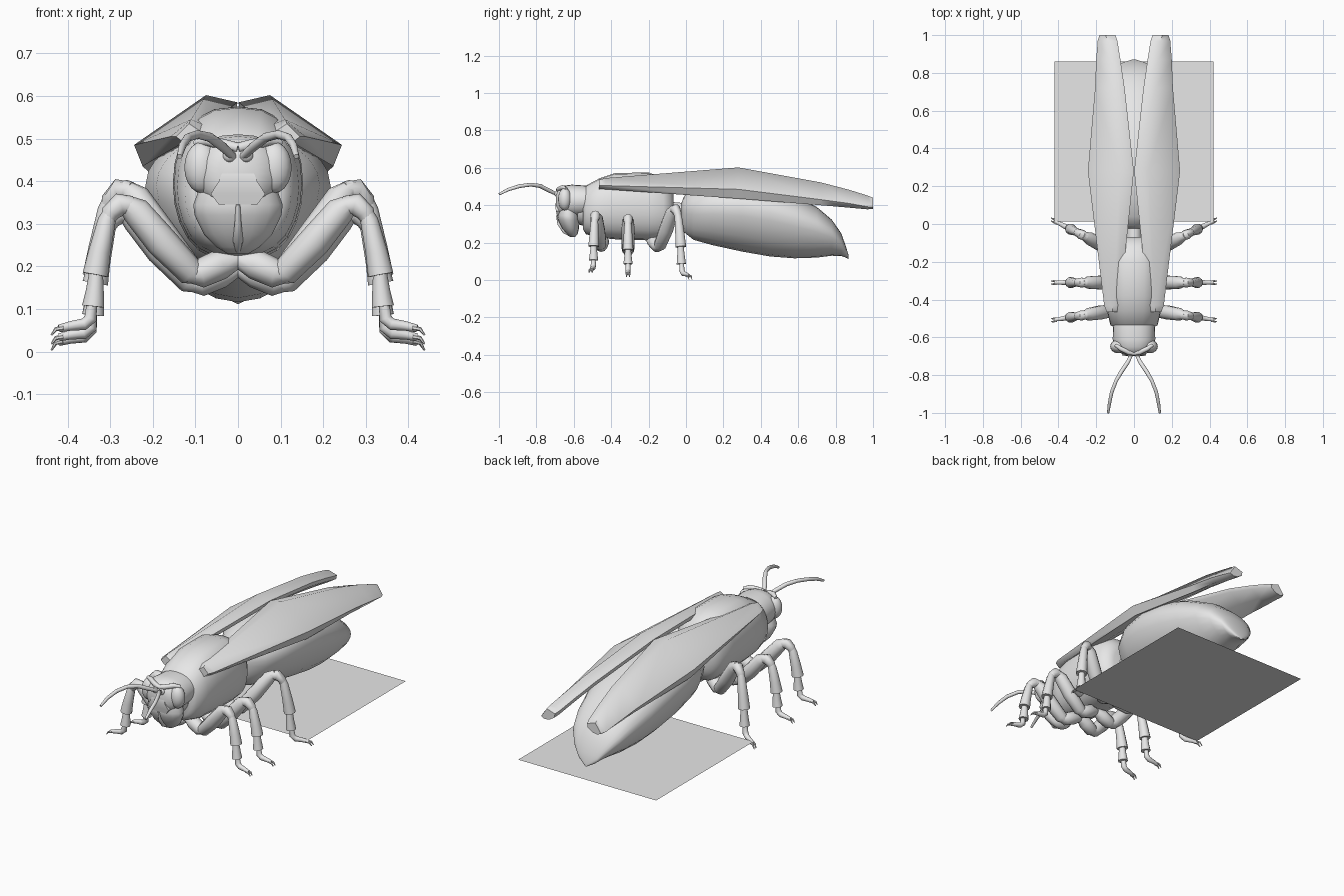
import bpy
import bmesh
import math
from mathutils import Vector

if "Cube" in bpy.data.objects:
    bpy.data.objects.remove(bpy.data.objects["Cube"], do_unlink=True)

grey = bpy.data.materials.new("light_grey")
grey.use_nodes = True
grey.diffuse_color = (0.8, 0.8, 0.8, 1)
grey.node_tree.nodes["Principled BSDF"].inputs["Base Color"].default_value = (0.8, 0.8, 0.8, 1)


def finish(name, bm, mirror=False, angle=50):
    """Turn a bmesh into a shaded object, optionally mirrored left to right."""
    bmesh.ops.recalc_face_normals(bm, faces=bm.faces)
    mesh = bpy.data.meshes.new(name)
    bm.to_mesh(mesh)
    bm.free()
    mesh.materials.append(grey)
    ob = bpy.data.objects.new(name, mesh)
    bpy.context.collection.objects.link(ob)
    bpy.ops.object.select_all(action='DESELECT')
    ob.select_set(True)
    bpy.context.view_layer.objects.active = ob
    bpy.ops.object.shade_smooth_by_angle(angle=math.radians(angle))
    if mirror:
        mod = ob.modifiers.new("mirror", 'MIRROR')
        mod.use_mirror_merge = False


def loft(name, rings, mirror=False, angle=50):
    """Skin a list of equal-sized rings and cap both ends."""
    bm = bmesh.new()
    rows = [[bm.verts.new(p) for p in ring] for ring in rings]
    n = len(rows[0])
    for a, b in zip(rows, rows[1:]):
        for i in range(n):
            j = (i + 1) % n
            bm.faces.new((a[i], a[j], b[j], b[i]))
    bm.faces.new(rows[0])
    bm.faces.new(rows[-1])
    finish(name, bm, mirror, angle)


def circle(n):
    return [(math.cos(2 * math.pi * i / n), math.sin(2 * math.pi * i / n)) for i in range(n)]


def body(name, sections, waist=0.5, keel=1.0, square=1.0, n=24):
    """Loft along y; each section is (y, half width, top, bottom)."""
    rings = []
    for y, w, top, bottom in sections:
        mid = bottom + (top - bottom) * waist
        ring = []
        for c, s in circle(n):
            if s >= 0:
                z = mid + s * (top - mid)
            else:
                z = mid - (-s) ** keel * (mid - bottom)
            ring.append((math.copysign(abs(c) ** square, c) * w, y, z))
        rings.append(ring)
    loft(name, rings)


def tube(name, points, radii, mirror=True, n=10):
    """Tapered round limb along a path."""
    pts = [Vector(p) for p in points]
    rings = []
    for i, p in enumerate(pts):
        d = (pts[min(i + 1, len(pts) - 1)] - pts[max(i - 1, 0)]).normalized()
        side = Vector((0, 1, 0)).cross(d)
        if side.length < 0.3:
            side = Vector((0, 0, 1)).cross(d)
        side.normalize()
        up = d.cross(side)
        rings.append([p + (side * c + up * s) * radii[i] for c, s in circle(n)])
    loft(name, rings, mirror)


def ellipsoid(name, centre, size):
    bm = bmesh.new()
    bmesh.ops.create_uvsphere(bm, u_segments=16, v_segments=10, radius=1)
    bmesh.ops.scale(bm, vec=size, verts=bm.verts)
    bmesh.ops.translate(bm, vec=centre, verts=bm.verts)
    finish(name, bm, True)


# Abdomen, waist and thorax
body("abdomen", [(-.025, .035, .41, .32), (-.01, .08, .45, .255), (.04, .14, .48, .215),
                 (.14, .192, .515, .187), (.3, .218, .53, .152), (.45, .214, .505, .126),
                 (.58, .2, .455, .116), (.7, .172, .39, .12), (.78, .142, .322, .13),
                 (.83, .1, .25, .128), (.855, .06, .18, .12), (.87, .012, .13, .112)],
     waist=.62, keel=1.25)
body("waist", [(-.1, .04, .42, .33), (0, .04, .41, .33)])
body("thorax", [(-.55, .1, .48, .27), (-.535, .125, .505, .245), (-.46, .143, .545, .225),
                (-.38, .15, .572, .218), (-.2, .153, .575, .212), (-.12, .142, .545, .215),
                (-.08, .115, .5, .25), (-.068, .08, .46, .29)], square=.75)

# Wing cases: inner edge, ridge, outer edge and lower rim at each station
wing = []
for y, inner, ridge, outer, rim in [
        (-.465, (.085, .515), (.115, .535), (.145, .505), .487),
        (-.43, (.075, .53), (.11, .545), (.158, .505), .485),
        (.28, (.001, .585), (.075, .602), (.244, .485), .435),
        (.72, (.05, .505), (.115, .522), (.206, .43), .4),
        (.87, (.072, .465), (.13, .483), (.2, .41), .387),
        (.97, (.088, .435), (.145, .452), (.192, .392), .378),
        (1, (.098, .425), (.148, .44), (.182, .39), .38)]:
    low = (outer[0] - .02, rim)
    edge = (inner[0] + .004, inner[1] - .022)
    under = ((low[0] + edge[0]) / 2, (low[1] + edge[1]) / 2 - .008)
    wing.append([(x, y, z) for x, z in (inner, ridge, outer, low, under, edge)])
loft("wing_case", wing, mirror=True, angle=65)

# Head, eyes and face
body("neck", [(-.58, .08, .46, .3), (-.52, .09, .47, .28)])
body("skull", [(-.53, .1, .49, .35), (-.535, .11, .505, .34), (-.61, .113, .51, .335),
               (-.65, .1, .505, .335), (-.68, .08, .49, .345), (-.695, .045, .465, .37)],
     square=.85)
ellipsoid("eye", (.085, -.648, .432), (.041, .036, .06))
jaw = []
for z, y, depth, w in [(.385, -.63, .055, .09), (.345, -.63, .06, .105), (.32, -.627, .058, .102),
                       (.275, -.617, .045, .08), (.245, -.608, .028, .05), (.23, -.605, .012, .025)]:
    jaw.append([(c * w, y + s * depth, z) for c, s in circle(16)])
loft("jaw", jaw)
loft("face_plate", [[(-x, y, z), (x, y, z), (x, -.64, z), (-x, -.64, z)]
                    for x, y, z in ((.035, -.693, .425), (.045, -.7, .4),
                                    (.064, -.695, .37), (.045, -.69, .345))])
tube("mouth", [(0, -.69, .345), (0, -.68, .3), (0, -.65, .26), (0, -.615, .235)],
     [.005, .008, .012, .006], mirror=False)
tube("brow", [(0, -.685, .478), (.03, -.68, .485), (.07, -.66, .495), (.1, -.64, .49)],
     [.012, .013, .013, .008])

# Antennae
ellipsoid("antenna_socket", (.02, -.69, .46), (.016, .014, .016))
tube("antenna", [(.012, -.69, .458), (.035, -.735, .48), (.066, -.78, .503), (.095, -.83, .51),
                 (.118, -.89, .502), (.13, -.95, .484), (.137, -1, .458)],
     [.009, .011, .011, .01, .01, .009, .006])

# Legs: each part is a chain of (outward distance, height, radius)
leg_parts = {
    "coxa": [(0, .218, .02), (.04, .205, .036), (.09, .178, .034), (.115, .176, .02)],
    "femur": [(.085, .167, .018), (.11, .182, .033), (.18, .27, .038),
              (.24, .357, .034), (.272, .385, .018)],
    "knee": [(.25, .37, .024), (.278, .375, .027), (.3, .35, .022), (.308, .32, .014)],
    "tibia": [(.3, .36, .014), (.308, .33, .021), (.325, .24, .026), (.335, .175, .03)],
    "tarsus": [(.333, .185, .016), (.336, .13, .021), (.34, .085, .026)],
    "foot": [(.343, .095, .012), (.346, .05, .015), (.362, .034, .014),
             (.395, .029, .011), (.42, .022, .009)],
}
for place, y0, slope, low, high in (("front", -.44, -.16, .036, .37),
                                    ("middle", -.31, 0, .015, .352),
                                    ("rear", -.195, .5, 0, .41)):
    def at(x, z):
        return (x, y0 + slope * x, low + z * (high - low) / .405)

    for part, chain in leg_parts.items():
        tube(place + "_" + part, [at(x, z) for x, z, r in chain], [r for x, z, r in chain])
    for side, dy in (("a", -.008), ("b", .008)):
        claw = [Vector(at(x, z)) + Vector((0, dy, 0)) for x, z in ((.41, .024), (.428, .02), (.438, .003))]
        tube(place + "_claw_" + side, claw, [.006, .005, .002], n=6)

# Flat sheet beneath the abdomen
bm = bmesh.new()
bm.faces.new([bm.verts.new((x, y, .033)) for x, y in ((-.42, .012), (.42, .012), (.42, .86), (-.42, .86))])
finish("ground_sheet", bm)
